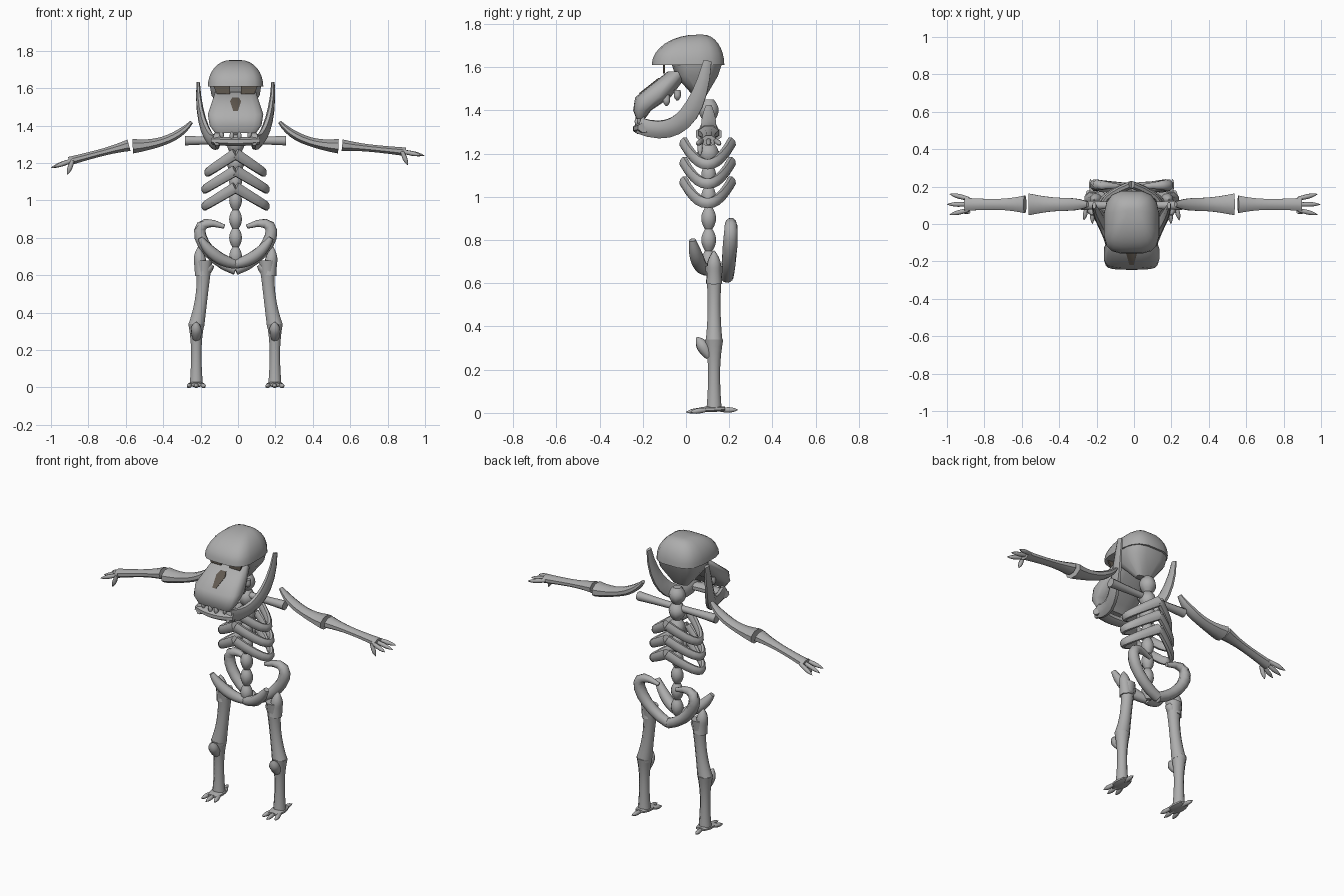
import bpy, bmesh, math
from mathutils import Vector

cube = bpy.data.objects.get("Cube")
if cube:
    bpy.data.objects.remove(cube, do_unlink=True)

AXIS = Vector((-.013, 0, 0))
X, Y, Z = Vector((1, 0, 0)), Vector((0, 1, 0)), Vector((0, 0, 1))
DIAGONAL = (X + Y + Z).normalized()
CLAW = (.01, .013, .001)
SIDES = {"left": 1, "right": -1}


def material(name, red, green, blue):
    mat = bpy.data.materials.new(name)
    mat.use_nodes = True
    mat.diffuse_color = (red, green, blue, 1)
    shader = mat.node_tree.nodes["Principled BSDF"]
    shader.inputs["Base Color"].default_value = mat.diffuse_color
    return mat


BONE = material("bone grey", .42, .42, .42)
DARK = material("socket brown", .12, .1, .08)


def loft(name, rings, mat=BONE):
    """Skin a list of closed rings, cap both ends and smooth the result."""
    bm = bmesh.new()
    loops = [[bm.verts.new(point + AXIS) for point in ring] for ring in rings]
    count = len(loops[0])
    for lower, upper in zip(loops, loops[1:]):
        for i in range(count):
            j = (i + 1) % count
            bm.faces.new((lower[i], lower[j], upper[j], upper[i]))
    bm.faces.new(loops[0])
    bm.faces.new(loops[-1])
    bmesh.ops.recalc_face_normals(bm, faces=bm.faces)
    mesh = bpy.data.meshes.new(name)
    bm.to_mesh(mesh)
    bm.free()
    mesh.materials.append(mat)
    obj = bpy.data.objects.new(name, mesh)
    bpy.context.collection.objects.link(obj)
    bpy.ops.object.select_all(action="DESELECT")
    obj.select_set(True)
    bpy.context.view_layer.objects.active = obj
    bpy.ops.object.shade_smooth_by_angle(angle=math.radians(50))


def bezier(controls, t):
    points = list(controls)
    while len(points) > 1:
        points = [a.lerp(b, t) for a, b in zip(points, points[1:])]
    return points[0]


def bone(name, controls, radii, ref=DIAGONAL, flat=1, side=1, steps=10, sides=8):
    """Tube on a curve; radii are start, middle and end; flat widens it along ref."""
    controls = [Vector((x * side, y, z)) for x, y, z in controls]
    start, middle, end = radii
    rings = []
    for step in range(steps + 1):
        t = step / steps
        tangent = bezier([b - a for a, b in zip(controls, controls[1:])], t).normalized()
        u = (ref - tangent * ref.dot(tangent)).normalized()
        v = tangent.cross(u)
        bulge = (start if t < .5 else end) - middle
        radius = middle + bulge * (2 * t - 1) ** 2
        center = bezier(controls, t)
        ring = []
        for k in range(sides):
            angle = math.tau * (k + .5) / sides
            ring.append(center + radius * (u * flat * math.cos(angle) + v * math.sin(angle)))
        rings.append(ring)
    loft(name, rings)


def pair(name, *args, **options):
    for label, side in SIDES.items():
        bone(f"{label}_{name}", *args, side=side, **options)


def shell(name, sections, sides=16):
    """Stack boxy ovals given as height, front, back and half width."""
    rings = []
    for height, front, back, width in sections:
        ring = []
        for k in range(sides):
            angle = math.tau * (k + .5) / sides
            c, s = math.cos(angle), math.sin(angle)
            across = math.copysign(abs(c) ** .6, c)
            along = math.copysign(abs(s) ** (.5 if s < 0 else .8), s)
            middle, depth = (front + back) / 2, (back - front) / 2
            ring.append(Vector((width * across, middle + depth * along, height)))
        rings.append(ring)
    loft(name, rings)


def plate(name, outline, shift):
    front = [Vector(point) for point in outline]
    loft(name, [front, [point + shift for point in front]], DARK)


# Skull: a domed crown over a tapering base, with a sloping muzzle
brow, crest = (1.61, -.16, .18, .15), (1.75, .05, .08, .03)
dome = []
for step in range(9):
    angle = math.pi / 2 * step / 8
    weights = [math.sin(angle)] + [1 - math.cos(angle)] * 3
    dome.append([a + (b - a) * w for a, b, w in zip(brow, crest, weights)])
shell("cranium", dome)
shell("skull_base", [(1.62, -.07, .17, .14), (1.56, -.05, .15, .13), (1.46, .04, .09, .05)])
shell("muzzle", [(1.58, -.085, .02, .11), (1.46, -.236, -.07, .15),
                 (1.4, -.245, -.16, .14), (1.36, -.23, -.19, .11)])

# Eye sockets under the brow and the opening on the muzzle slope
for label, side in SIDES.items():
    outline = [(x * side, -.107, z) for x, z in
               ((.03, 1.57), (.1, 1.57), (.12, 1.615), (.03, 1.615))]
    plate(label + "_eye_socket", outline, Y * .009)
slope = Vector((0, -.151, -.12))
opening = [Vector((0, -.09, 1.58)) + slope * down + X * half
           for half, down in ((-.018, .25), (.018, .25), (.03, .42),
                              (.012, .85), (-.012, .85), (-.03, .42))]
plate("nose_opening", opening, Y * .008)

# Jaw and teeth
pair("jaw", [(.2, .1, 1.63), (.2, .05, 1.35), (.1, -.05, 1.27), (.1, -.22, 1.33)],
     (.01, .023, .02), ref=X.cross(Y + Z), flat=2)
bone("chin", [(-.12, -.19, 1.32), (0, -.23, 1.31), (.12, -.19, 1.32)],
     (.024, .026, .024), ref=Y, flat=1.5)
pair("upper_fang", [(.08, -.21, 1.38), (.07, -.22, 1.33)], CLAW)
pair("lower_fang", [(.1, -.2, 1.33), (.1, -.2, 1.38)], CLAW)
pair("lower_incisor", [(.02, -.22, 1.32), (.02, -.23, 1.37)], CLAW)
for i in range(2):
    root = Vector((.11, -.09, 1.47)) + (Y + Z / 2) * i * .05
    pair(f"molar_{i}", [root, root - Z * .05], (.016, .018, .004))

# Neck and spine as a row of beads, then the collar
for i in range(8):
    height = 1.45 - i * .1
    width = .05 if i < 3 else .037
    bone(f"vertebra_{i}", [(0, .105, height), (0, .105, height - .1)],
         (width / 2, width, width / 2), steps=6)
bone("collar", [(-.27, .1, 1.32), (.27, .1, 1.32)], (.028, .02, .028))

# Ribs sweep from the breast down to the sides and up to the back
for i in range(3):
    top = 1.25 - i * .09
    reach = .3 if i == 0 else .33
    pair(f"rib_{i}", [(0, -.01, top), (reach, .1, top - .2), (0, .21, top)],
         (.022, .018, .022), ref=Z, flat=1.4)

# Pelvis
pair("hip_wing", [(0, .19, .63), (.2, .2, .7), (.28, .22, .95), (.06, .2, .86)],
     (.03, .034, .012))
pair("hip_front", [(.19, .03, .8), (.12, .05, .68), (0, .09, .66)], (.015, .033, .025))

# Legs and feet
pair("thigh", [(.17, .13, .68), (.17, .13, .5), (.21, .13, .33)],
     (.045, .032, .042), ref=X, flat=1.1)
pair("thigh_spur", [(.18, .13, .6), (.2, .13, .75)], (.04, .035, .003))
pair("thigh_ball", [(.18, .13, .6), (.13, .13, .66)], (.03, .03, .02))
pair("shin", [(.21, .13, .34), (.21, .13, .02)], (.046, .03, .038))
pair("kneecap", [(.21, .11, .26), (.21, .05, .35)], (.02, .03, .004))
pair("foot", [(.21, .18, .02), (.21, .06, .015)], (.01, .015, .01), ref=X, flat=3)
for i in (-1, 0, 1):
    base = Vector((.21 + i * .03, .09, .014))
    tip = Vector((.21 + i * .045, .02 * abs(i), .004))
    pair(f"toe_{i + 2}", [base, tip], CLAW)
pair("heel_claw", [(.21, .16, .014), (.22, .24, .014)], CLAW)

# Arms and hands; the right forearm hangs lower
pair("upper_arm", [(.235, .105, 1.42), (.33, .105, 1.3), (.55, .105, 1.29)],
     (.01, .025, .042), ref=Y, flat=1.5)
for label, side in SIDES.items():
    elbow = Vector((.57, .105, 1.295))
    wrist = Vector((.91, .105, 1.26) if side > 0 else (.89, .105, 1.21))
    along = (wrist - elbow).normalized()
    bone(label + "_forearm", [elbow, wrist], (.034, .021, .025), ref=Y, flat=1.5, side=side)
    for i in (-1, 0, 1):
        base = wrist + Y * i * .03 - along * .02
        tip = wrist + Y * i * .055 + along * (.1 - .015 * abs(i)) - Z * .01
        bone(f"{label}_finger_{i + 2}", [base, tip], CLAW, side=side)
    palm = wrist - along * .02 - Y * .04
    bone(label + "_thumb", [palm, palm + along * .03 - Z * .07], CLAW, side=side)
